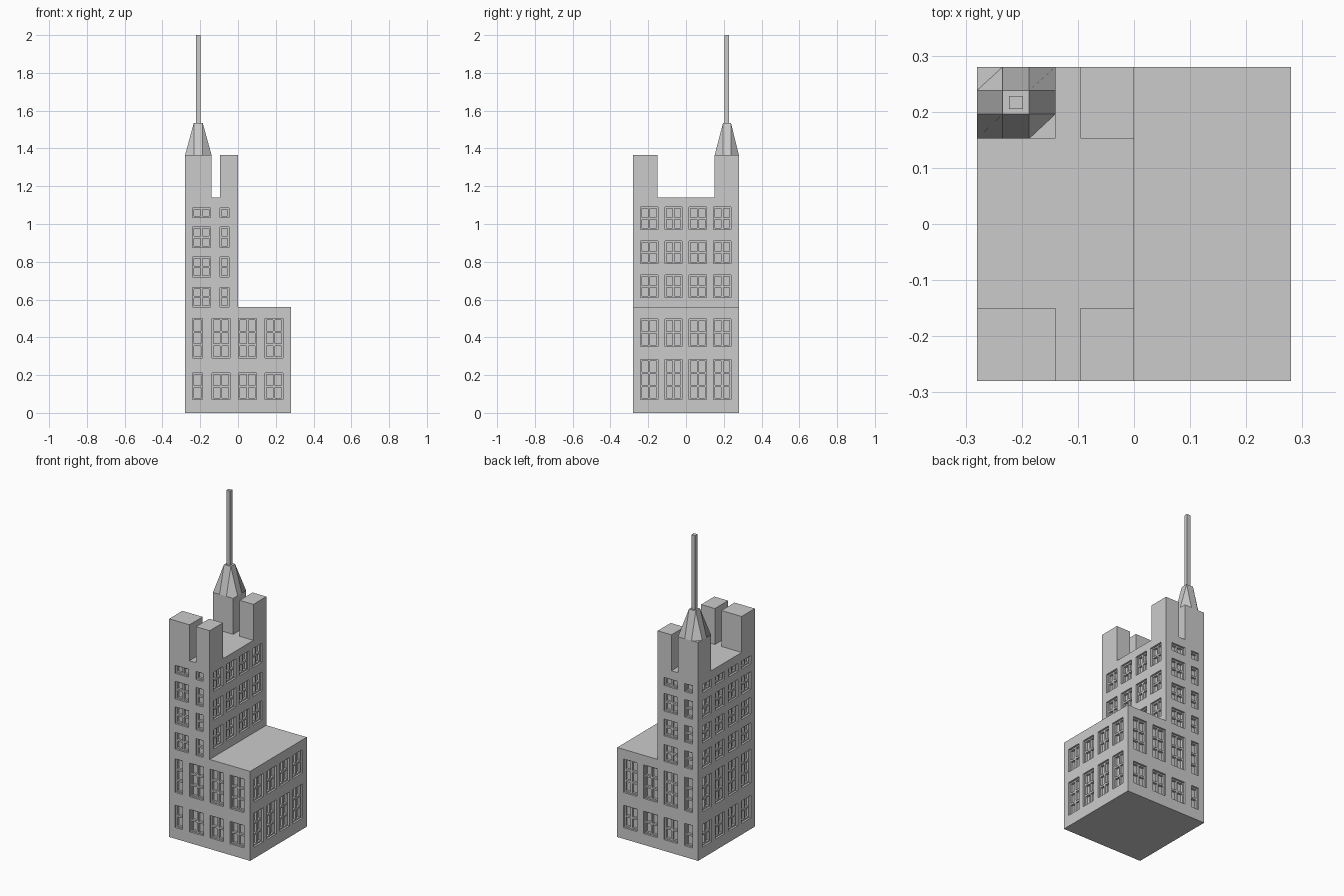
import bpy, bmesh

cube = bpy.data.objects.get("Cube")
if cube:
    bpy.data.objects.remove(cube, do_unlink=True)

stone = bpy.data.materials.new("grey_stone")
stone.use_nodes = True
stone.diffuse_color = (0.6, 0.6, 0.6, 1)
stone.node_tree.nodes["Principled BSDF"].inputs["Base Color"].default_value = (0.6, 0.6, 0.6, 1)


def make_object(name, bm):
    bmesh.ops.recalc_face_normals(bm, faces=bm.faces[:])
    mesh = bpy.data.meshes.new(name)
    bm.to_mesh(mesh)
    bm.free()
    mesh.materials.append(stone)
    obj = bpy.data.objects.new(name, mesh)
    bpy.context.collection.objects.link(obj)
    return obj


def add_box(bm, low, high):
    verts = bmesh.ops.create_cube(bm, size=1)["verts"]
    for v in verts:
        v.co = [h if c > 0 else l for c, l, h in zip(v.co, low, high)]


def box(name, low, high):
    bm = bmesh.new()
    add_box(bm, low, high)
    return make_object(name, bm)


# Stepped body: wide base block and tall tower in one profile
HALF, STEP, ROOF, TOP = 0.28, 0.56, 1.14, 1.365
bm = bmesh.new()
profile = [(-HALF, 0), (HALF, 0), (HALF, STEP), (0, STEP), (0, ROOF), (-HALF, ROOF)]
face = bm.faces.new([bm.verts.new((x, -HALF, z)) for x, z in profile])
ext = bmesh.ops.extrude_face_region(bm, geom=[face])["geom"]
bmesh.ops.translate(bm, vec=(0, 2 * HALF, 0),
                    verts=[g for g in ext if isinstance(g, bmesh.types.BMVert)])
body = make_object("building_body", bm)

# Window cutters: a shallow opening, then deeper panes leaving mullions
openings, panes = bmesh.new(), bmesh.new()
BORDER, MULLION = 0.008, 0.011


def cut(bm, axis, wall, sign, u, z, depth):
    near, far = sorted((wall + sign * 0.02, wall - sign * depth))
    if axis == "x":
        add_box(bm, (near, u[0], z[0]), (far, u[1], z[1]))
    else:
        add_box(bm, (u[0], near, z[0]), (u[1], far, z[1]))


def spans(start, end, count):
    size = (end - start - 2 * BORDER - (count - 1) * MULLION) / count
    for i in range(count):
        a = start + BORDER + i * (size + MULLION)
        yield a, a + size


def windows(wall, columns, rows):
    for u0, u1, nu in columns:
        for z0, z1, nz in rows:
            cut(openings, *wall, (u0, u1), (z0, z1), 0.012)
            for u in spans(u0, u1, nu):
                for z in spans(z0, z1, nz):
                    cut(panes, *wall, u, z, 0.026)


front, back = ("y", -HALF, -1), ("y", HALF, 1)
left_side, right_side, tower_side = ("x", -HALF, -1), ("x", HALF, 1), ("x", 0, 1)

low_rows = [(0.07, 0.21, 2), (0.29, 0.50, 3)]
right_rows = [(0.07, 0.283, 3), (0.352, 0.498, 2)]
high_rows = [(0.56, 0.665, 2), (0.72, 0.825, 2), (0.875, 0.985, 2), (1.035, 1.085, 1)]
side_rows = [(z, z + 0.12, 2) for z in (0.61, 0.79, 0.97)]

four = [(-0.241 + 0.129 * i, -0.149 + 0.129 * i, 2) for i in range(4)]
narrow = (-0.24, -0.187, 1)
wide = [(x, x + 0.095, 2) for x in (-0.138, 0.002, 0.142)]

windows(front, [narrow] + wide, low_rows)
windows(back, [narrow] + wide, low_rows)
windows(front, [(-0.24, -0.145, 2), (-0.095, -0.047, 1)], high_rows)
windows(back, [narrow, wide[0]], high_rows)
windows(right_side, four, right_rows)
windows(tower_side, four, side_rows)
windows(left_side, four, low_rows + high_rows)

cutters = [make_object("opening_cutter", openings), make_object("pane_cutter", panes)]
for cutter in cutters:
    cutter.hide_render = True
    mod = body.modifiers.new(cutter.name, "BOOLEAN")
    mod.operation, mod.solver, mod.object = "DIFFERENCE", "EXACT", cutter
depsgraph = bpy.context.evaluated_depsgraph_get()
body_mesh = bpy.data.meshes.new_from_object(body.evaluated_get(depsgraph))
body.modifiers.clear()
body.data = body_mesh
for cutter in cutters:
    bpy.data.objects.remove(cutter, do_unlink=True)

# Corner piers above the roof
for side, x0, x1 in (("left_edge", -HALF, -0.14), ("inner", -0.095, 0)):
    for end, y0, y1 in (("front", -HALF, -0.15), ("back", 0.152, HALF)):
        box(f"{end}_{side}_pier", (x0, y0, ROOF), (x1, y1, TOP))

# Spire: three by three grid of quads with its centre raised
xs, ys = (-HALF, -0.234, -0.187, -0.14), (0.152, 0.196, 0.238, HALF)
bm = bmesh.new()
grid = [[bm.verts.new((x, y, 1.535 if i in (1, 2) and j in (1, 2) else TOP))
         for j, y in enumerate(ys)] for i, x in enumerate(xs)]
for i in range(3):
    for j in range(3):
        bm.faces.new((grid[i][j], grid[i + 1][j], grid[i + 1][j + 1], grid[i][j + 1]))
make_object("spire", bm)

# Mast
box("mast", (-0.223, 0.205, 1.535), (-0.198, 0.228, 2.0))
